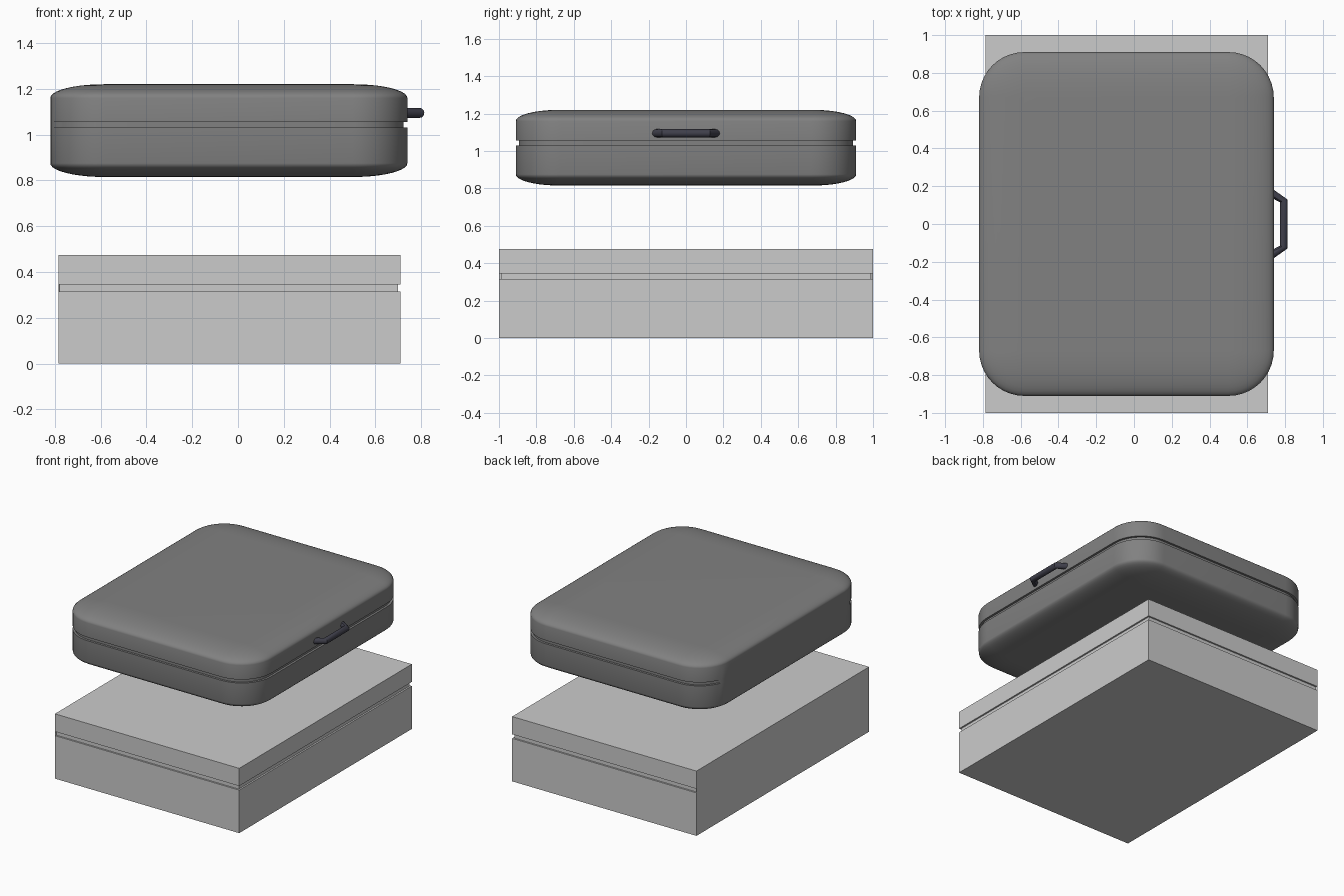
import bpy, bmesh
from math import sin, cos, pi

if "Cube" in bpy.data.objects:
    bpy.data.objects.remove(bpy.data.objects["Cube"])


def material(name, rgb):
    m = bpy.data.materials.new(name)
    m.diffuse_color = (*rgb, 1)
    m.use_nodes = True
    m.node_tree.nodes["Principled BSDF"].inputs["Base Color"].default_value = m.diffuse_color
    return m


def loft(name, rings, mat=None):
    """Skin a stack of equal-length closed rings and cap both ends."""
    bm = bmesh.new()
    vs = [[bm.verts.new(p) for p in r] for r in rings]
    n = len(rings[0])
    for a, b in zip(vs, vs[1:]):
        for i in range(n):
            j = (i + 1) % n
            bm.faces.new((a[i], a[j], b[j], b[i]))
    bm.faces.new(vs[0][::-1])
    bm.faces.new(vs[-1])
    bmesh.ops.remove_doubles(bm, verts=bm.verts, dist=1e-5)
    bmesh.ops.recalc_face_normals(bm, faces=bm.faces)
    me = bpy.data.meshes.new(name)
    bm.to_mesh(me)
    bm.free()
    ob = bpy.data.objects.new(name, me)
    bpy.context.collection.objects.link(ob)
    if mat:
        me.materials.append(mat)
    return ob


def smooth(ob, angle):
    bpy.ops.object.select_all(action='DESELECT')
    ob.select_set(True)
    bpy.context.view_layer.objects.active = ob
    bpy.ops.object.shade_smooth_by_angle(angle=angle)


# Square lower box: groove on three sides, plain thin spine on -x
def box_ring(z, d=0.0):
    return [(-0.785, -1, z), (-0.779, -1 + d, z), (0.71 - d, -1 + d, z),
            (0.71 - d, 1 - d, z), (-0.779, 1 - d, z), (-0.785, 1, z)]


loft("box", [box_ring(0), box_ring(0.315), box_ring(0.315, 0.012),
             box_ring(0.345, 0.012), box_ring(0.345), box_ring(0.475)])

# Rounded case: pillowed top and bottom, groove stopping at the spine
X0, X1, Y, R, SEG = -0.82, 0.74, 0.91, 0.24, 10


def case_ring(z, inset=0.0):
    r = R - inset
    corners = [(X1 - R, Y - R), (X0 + R, Y - R), (X0 + R, R - Y), (X1 - R, R - Y)]
    return [(cx + r * cos(a), cy + r * sin(a), z)
            for q, (cx, cy) in enumerate(corners)
            for a in [(q + k / SEG) * pi / 2 for k in range(SEG + 1)]]


def groove_ring(z):
    return [o if o[0] < -0.806 else i
            for o, i in zip(case_ring(z), case_ring(z, 0.016))]


edge = [(0.235 * (1 - cos(t)), 0.06 * sin(t)) for t in [k * pi / 20 for k in range(11)]]
rings = [case_ring(0.875 - dz, i) for i, dz in reversed(edge)]
rings += [case_ring(1.03), groove_ring(1.03), groove_ring(1.055), case_ring(1.055)]
rings += [case_ring(1.16 + dz, i) for i, dz in edge]
smooth(loft("rounded_case", rings, material("dark_grey", (0.22, 0.22, 0.22))), 0.6)

# Carry handle: round bar swept along a bent path
path = [(0.725, -0.165), (0.793, -0.122), (0.793, 0.122), (0.725, 0.165)]
dirs = [(0.5, -0.86), (0.95, -0.3), (0.95, 0.3), (0.5, 0.86)]
HR = 0.022
bar = []
for (x, y), (nx, ny) in zip(path, dirs):
    bar.append([(x + HR * cos(a) * nx, y + HR * cos(a) * ny, 1.095 + HR * sin(a))
                for a in [k * pi / 6 for k in range(12)]])
smooth(loft("handle", bar, material("handle_dark", (0.05, 0.05, 0.07))), 0.55)
